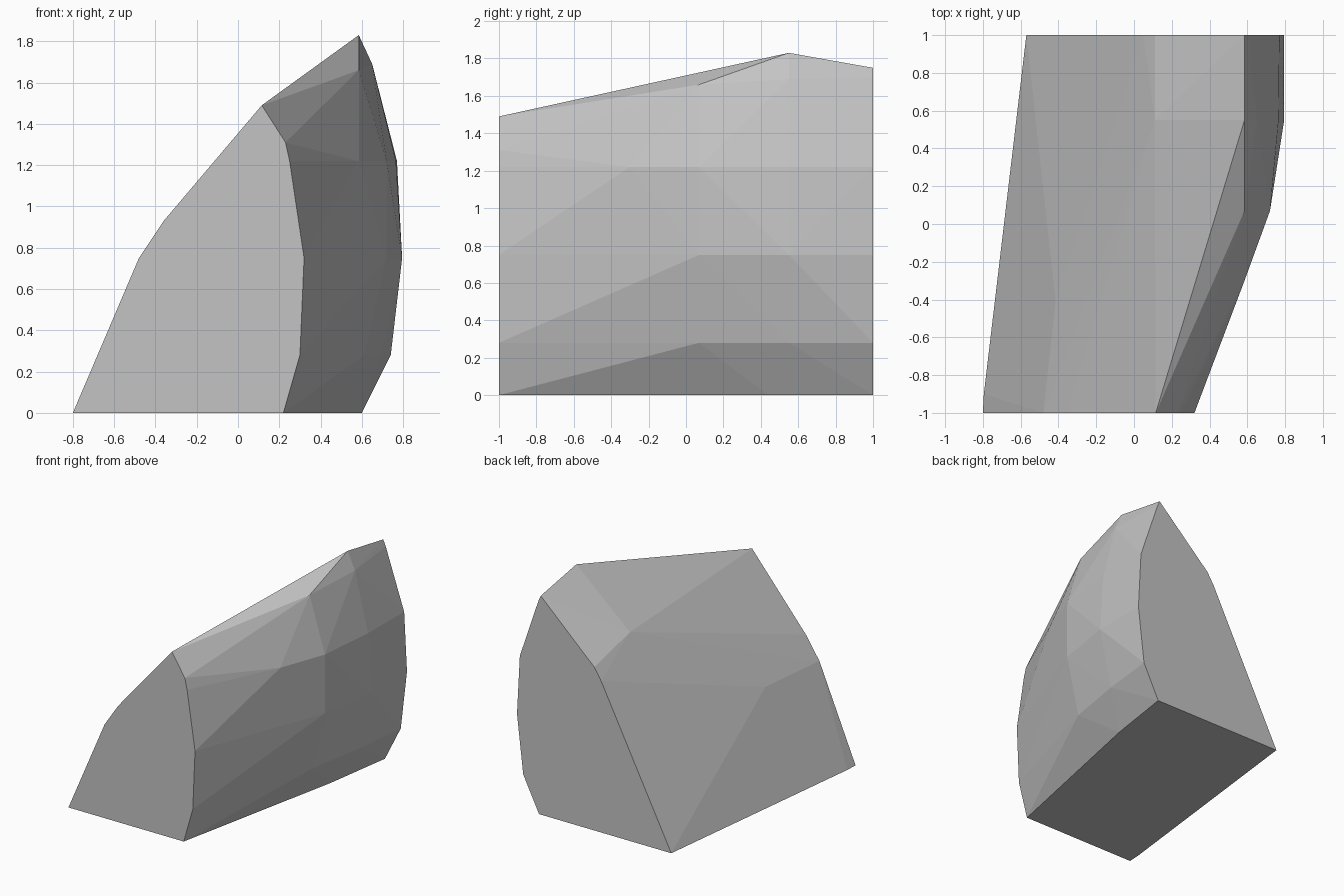
import bpy
import bmesh

if "Cube" in bpy.data.objects:
    bpy.data.objects.remove(bpy.data.objects["Cube"])

# Corner points (x, z) of the rock's cross-sections, keyed by depth y
sections = {
    -1.0: [(-0.80, 0), (0.22, 0), (0.30, 0.28), (0.32, 0.75), (0.25, 1.22),
           (0.23, 1.31), (0.115, 1.49), (-0.36, 0.93), (-0.48, 0.75)],
    -0.90: [(-0.795, 0)],
    -0.41: [(-0.415, 0.75)],
    -0.30: [(0.585, 1.22)],
    0.07: [(0.61, 0.28), (0.72, 0.75), (0.72, 1.22), (0.585, 1.66)],
    0.44: [(0.517, 0)],
    0.55: [(0.69, 0.28), (0.795, 0.75), (0.765, 1.22), (0.65, 1.69),
           (0.585, 1.83), (0.11, 1.415)],
    1.0: [(-0.57, 0), (0.60, 0), (0.74, 0.28), (0.795, 0.75), (0.77, 1.22),
          (0.607, 1.70), (0.585, 1.75), (0.11, 1.305), (0.05, 1.21)],
}

# Faceted rock wrapped around the sections
bm = bmesh.new()
for y, points in sections.items():
    for x, z in points:
        bm.verts.new((x, y, z))
hull = bmesh.ops.convex_hull(bm, input=bm.verts)
loose = {v for v in hull["geom_interior"] + hull["geom_unused"]
         if isinstance(v, bmesh.types.BMVert) and not v.link_faces}
bmesh.ops.delete(bm, geom=list(loose), context='VERTS')

# Merge the flat front, back and base into clean polygons
bmesh.ops.dissolve_limit(bm, angle_limit=0.01, verts=bm.verts, edges=bm.edges)
bmesh.ops.recalc_face_normals(bm, faces=bm.faces)

mesh = bpy.data.meshes.new("rock")
bm.to_mesh(mesh)
bm.free()

# Stone colour
stone = bpy.data.materials.new("stone_grey")
stone.diffuse_color = (0.55, 0.55, 0.55, 1)
stone.use_nodes = True
stone.node_tree.nodes["Principled BSDF"].inputs["Base Color"].default_value = stone.diffuse_color
mesh.materials.append(stone)

rock = bpy.data.objects.new("rock", mesh)
bpy.context.collection.objects.link(rock)
